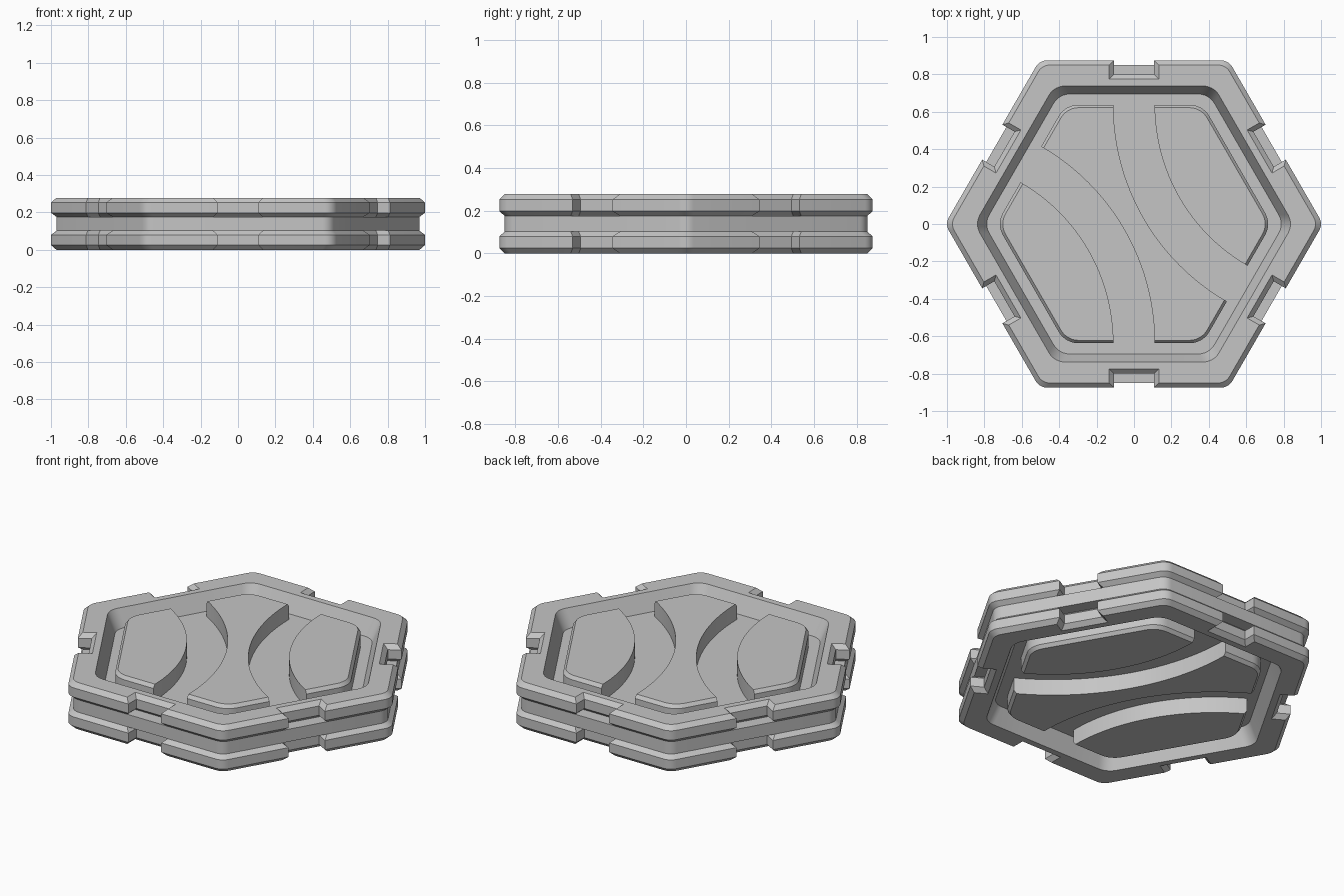
import bpy, bmesh, math
from math import sin, cos, tan, pi

cube = bpy.data.objects.get("Cube")
if cube:
    bpy.data.objects.remove(cube, do_unlink=True)

HALF = 0.139          # half the tile thickness; objects sit at this height
FLOOR = 0.039         # recess floor above the mid plane
PAD_TOP = 0.135

stone = bpy.data.materials.new("plain_grey")
stone.use_nodes = True
grey = (0.56, 0.56, 0.56, 1)
stone.diffuse_color = grey
stone.node_tree.nodes["Principled BSDF"].inputs["Base Color"].default_value = grey


def hex_outline(apothem, radius, notch=None, width=0.13, lip=0.0, steps=6):
    """Rounded hexagon with four notch points in the middle of every side."""
    notch = apothem if notch is None else notch
    points = []
    for side in range(6):
        turn = pi / 6 + side * pi / 3
        c, s = cos(turn), sin(turn)
        # local frame: u along the outward normal, v along the side
        local = [(apothem, -width - lip), (notch, -width),
                 (notch, width), (apothem, width + lip)]
        v0 = (apothem - radius) * tan(pi / 6)
        for i in range(steps + 1):
            a = pi / 3 * i / steps
            local.append((apothem - radius + radius * cos(a), v0 + radius * sin(a)))
        points += [(u * c - v * s, u * s + v * c) for u, v in local]
    return points


def make_object(name, bm):
    bmesh.ops.remove_doubles(bm, verts=bm.verts, dist=0.0001)
    bmesh.ops.dissolve_degenerate(bm, edges=bm.edges, dist=0.0001)
    bmesh.ops.recalc_face_normals(bm, faces=bm.faces)
    mesh = bpy.data.meshes.new(name)
    bm.to_mesh(mesh)
    bm.free()
    mesh.materials.append(stone)
    obj = bpy.data.objects.new(name, mesh)
    obj.location.z = HALF
    bpy.context.collection.objects.link(obj)
    return obj


def loft(name, levels, capped=True):
    """Join outlines of equal length; cap the ends or close the loop."""
    bm = bmesh.new()
    rings = [[bm.verts.new((x, y, z)) for x, y in pts] for z, pts in levels]
    pairs = list(zip(rings, rings[1:]))
    if not capped:
        pairs.append((rings[-1], rings[0]))
    for low, high in pairs:
        n = len(low)
        for i in range(n):
            j = (i + 1) % n
            bm.faces.new((low[i], low[j], high[j], high[i]))
    if capped:
        bm.faces.new(rings[0])
        bm.faces.new(rings[-1])
    return make_object(name, bm)


def activate(obj):
    bpy.ops.object.select_all(action='DESELECT')
    obj.select_set(True)
    bpy.context.view_layer.objects.active = obj


def apply_modifier(obj, mod):
    activate(obj)
    bpy.ops.object.modifier_apply(modifier=mod.name)


def smooth(obj):
    activate(obj)
    bpy.ops.object.shade_smooth_by_angle(angle=math.radians(25))


# Frame: grooved rim with notches and a recess on both faces
def rim(inset):
    return hex_outline(0.875 - inset, 0.07, 0.8 - inset, 0.108 + inset)


upper = [
    (FLOOR, hex_outline(0.695, 0.1, lip=0.05)),
    (HALF, hex_outline(0.738, 0.1, lip=0.05)),
    (HALF, rim(0.025)),
    (0.114, rim(0)),
    (0.059, rim(0)),
    (0.037, rim(0.025)),
    (0.037, hex_outline(0.85, 0.07, width=0.133)),
]
lower = [(-z, pts) for z, pts in reversed(upper)]
frame = loft("tile_frame", upper + lower)
smooth(frame)

# Raised pads: a bevelled hexagon slab split by two curved channels
pads = loft("raised_pads", [
    (FLOOR - 0.01, hex_outline(0.637, 0.12)),
    (PAD_TOP - 0.02, hex_outline(0.637, 0.12)),
    (PAD_TOP, hex_outline(0.622, 0.11)),
])


def circle(cx, cy, r, n=144):
    return [(cx + r * cos(2 * pi * i / n), cy + r * sin(2 * pi * i / n)) for i in range(n)]


for sign in (-1, 1):
    cx, cy = sign * 1.1, sign * 0.635
    inner, outer = circle(cx, cy, 0.99), circle(cx, cy, 1.21)
    cutter = loft("channel_cutter", [(0, inner), (0, outer), (0.2, outer), (0.2, inner)],
                  capped=False)
    cutter.hide_render = True
    cut = pads.modifiers.new("channel", 'BOOLEAN')
    cut.operation = 'DIFFERENCE'
    cut.solver = 'EXACT'
    cut.object = cutter
    apply_modifier(pads, cut)
    bpy.data.objects.remove(cutter, do_unlink=True)

# Same pads on the underside
mirror = pads.modifiers.new("underside", 'MIRROR')
mirror.use_axis = (False, False, True)
mirror.use_mirror_merge = False
apply_modifier(pads, mirror)
smooth(pads)
